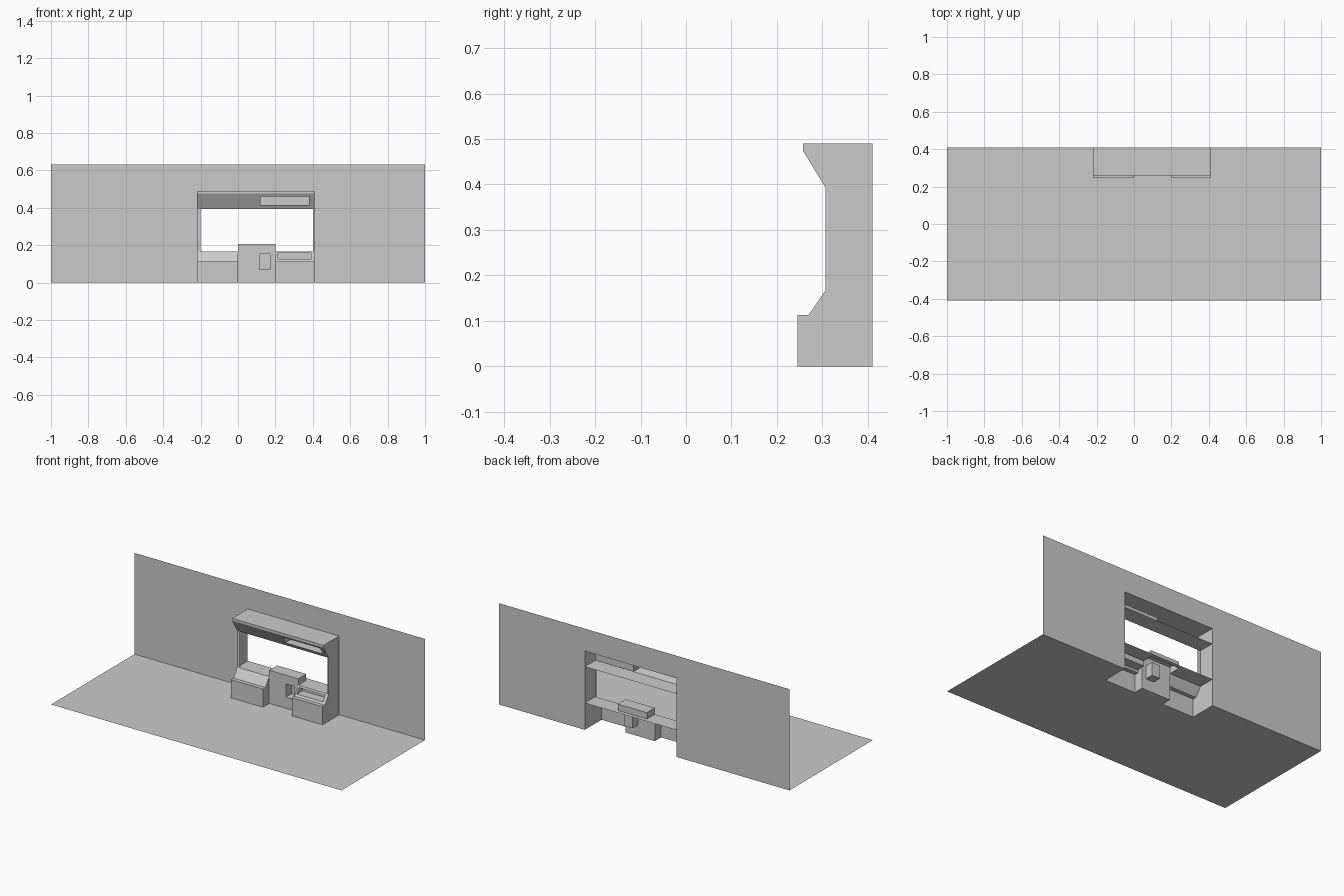
import bpy

if "Cube" in bpy.data.objects:
    bpy.data.objects.remove(bpy.data.objects["Cube"])

X0, X1 = -0.22, 0.41        # unit left / right ends
M0, M1 = 0.0, 0.2           # middle pedestal
YB, YW, YD = 0.41, 0.307, 0.245   # wall, window and desk front planes


def sheet(name, faces):
    """Object made of thin flat polygons."""
    verts, idx = [], []
    for f in faces:
        idx.append(range(len(verts), len(verts) + len(f)))
        verts += f
    me = bpy.data.meshes.new(name)
    me.from_pydata(verts, [], [list(i) for i in idx])
    ob = bpy.data.objects.new(name, me)
    bpy.context.collection.objects.link(ob)
    return ob


def strip(pts, x0, x1):
    """Sweep a (y, z) profile across x."""
    return [[(x0, *a), (x1, *a), (x1, *b), (x0, *b)] for a, b in zip(pts, pts[1:])]


def side(pts, x):
    return [(x, y, z) for y, z in pts]


def pocket_panel(low, high, x0, x1, hole, back):
    """Panel between two (y, z) edges with a rectangular pocket running back in y."""
    a, b, c, d = hole

    def p(x, z):
        t = (z - low[1]) / (high[1] - low[1])
        return (x, low[0] + t * (high[0] - low[0]), z)
    outer = [p(x0, low[1]), p(x1, low[1]), p(x1, high[1]), p(x0, high[1])]
    inner = [p(a, c), p(b, c), p(b, d), p(a, d)]
    rear = [(x, back, z) for x, _, z in inner]
    faces = [rear]
    for i in range(4):
        j = (i + 1) % 4
        faces.append([outer[i], outer[j], inner[j], inner[i]])
        faces.append([inner[i], inner[j], rear[j], rear[i]])
    return faces


# Floor with the desk footprint cut away
floor = [(-1, -YB), (1, -YB), (1, YB), (X1, YB), (X1, YD), (M1, YD),
         (M1, YW), (M0, YW), (M0, YD), (X0, YD), (X0, YB), (-1, YB)]
sheet("floor", [[(x, y, 0) for x, y in floor]])

# Back wall with an opening for the unit
wall = [(-1, 0), (X0, 0), (X0, 0.49), (X1, 0.49), (X1, 0), (1, 0), (1, 0.63), (-1, 0.63)]
sheet("back_wall", [[(x, YB, z) for x, z in wall]])

# Full-height end panels
desk = [(YD, 0), (YD, 0.113), (0.27, 0.113), (YW, 0.167)]
hood = [(YW, 0.393), (0.257, 0.475), (0.257, 0.49), (YB, 0.49)]
end = desk + hood + [(YB, 0)]
for name, x in (("left_end_panel", X0), ("right_end_panel", X1)):
    sheet(name, [side(end, x)])

# Desks: plain left, pocketed right, each with an inner cheek
cheek = desk + [(YW, 0)]
sheet("left_desk", strip(desk, X0, M0) + [side(cheek, M0)])
sheet("right_desk", strip(desk[:3], M1, X1) + [side(cheek, M1)] +
      pocket_panel(desk[2], desk[3], M1, X1, (0.21, 0.39, 0.125, 0.158), 0.335))

# Window sill either side of the pedestal, and behind it
PB = 0.385
sill = [(YW, 0.167), (YB, 0.167)]
sheet("window_sill", strip(sill, X0, M0) + strip(sill, M1, X1) +
      strip([(PB, 0.167), (YB, 0.167)], M0, M1))

# Middle pedestal with its hatch pocket
ped = [(YW, 0.167), (YW, 0.207), (PB, 0.207), (PB, 0.167)]
sheet("pedestal", strip(ped[1:], M0, M1) + [side(ped, M0), side(ped, M1)] +
      pocket_panel((YW, 0), (YW, 0.207), M0, M1, (0.115, 0.172, 0.07, 0.152), 0.36))

# Window posts and soffit
posts = [(X0, -0.2), (0.401, X1)]
sheet("window_posts", [f for a, b in posts for f in strip([(YW, 0.167), (YW, 0.393)], a, b)])
sheet("window_soffit", strip([(YW, 0.393), (YB, 0.393)], X0, X1))

# Hood with display pocket
sheet("hood", strip(hood[1:], X0, X1) + strip(hood[:2], X0, 0.1) +
      pocket_panel(hood[0], hood[1], 0.1, X1, (0.12, 0.38, 0.415, 0.46), 0.345))
